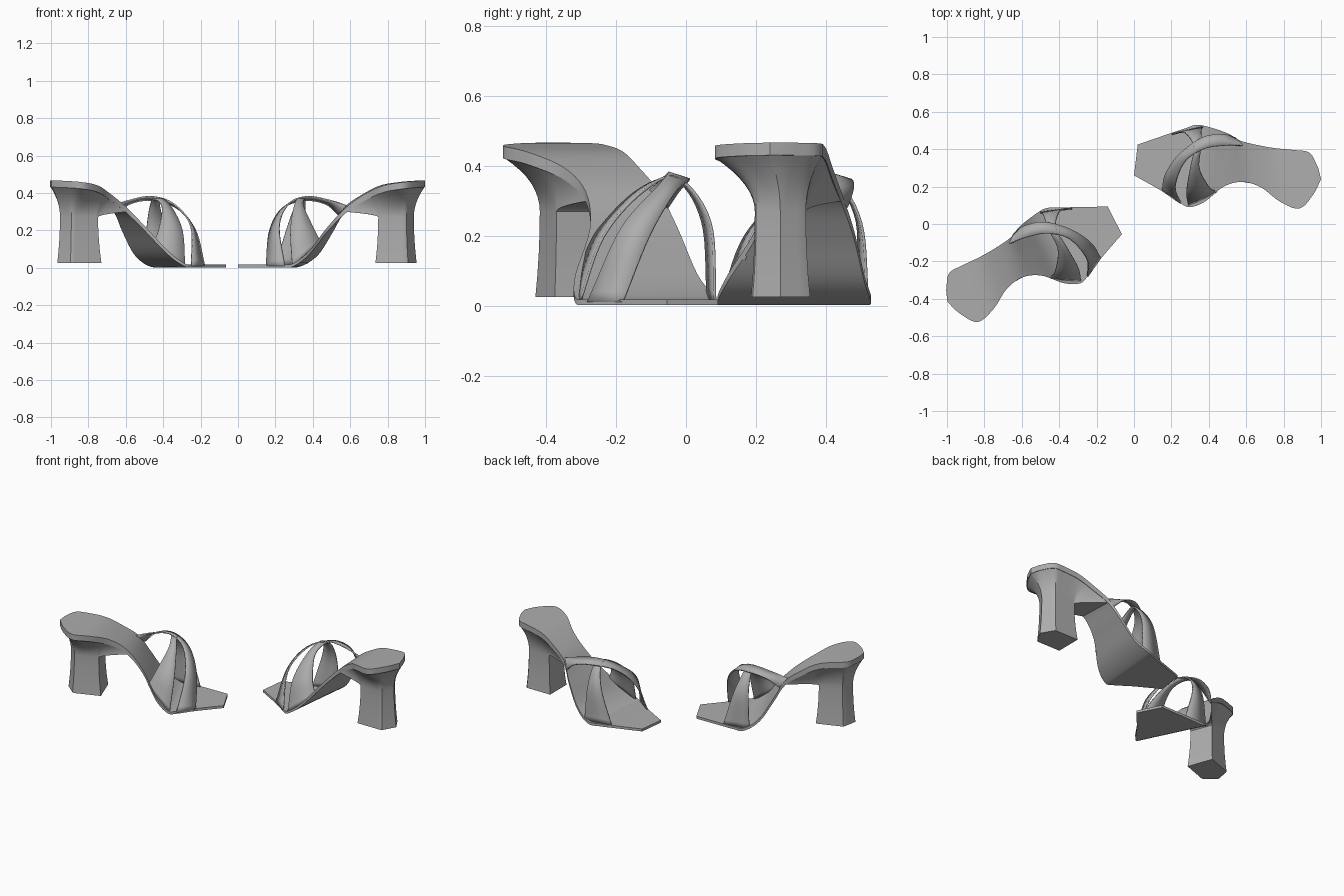
import bpy, bmesh, math
from mathutils import Vector, Matrix

if "Cube" in bpy.data.objects:
    bpy.data.objects.remove(bpy.data.objects["Cube"], do_unlink=True)

grey = bpy.data.materials.new("warm_grey")
grey.use_nodes = True
colour = (0.42, 0.42, 0.42, 1)
grey.diffuse_color = colour
grey.node_tree.nodes["Principled BSDF"].inputs["Base Color"].default_value = colour


def smooth_path(points, steps):
    """Catmull-Rom samples through a short list of points."""
    pts = [Vector(p) for p in points]
    pts = [2 * pts[0] - pts[1]] + pts + [2 * pts[-1] - pts[-2]]
    out = []
    for i in range(1, len(pts) - 2):
        a, b, c, d = pts[i - 1:i + 3]
        for s in range(steps):
            t = s / steps
            out.append(b + (c - a) * t / 2 + (2 * a - 5 * b + 4 * c - d) * t * t / 2
                       + (3 * b - a - 3 * c + d) * t ** 3 / 2)
    return out + [pts[-2]]


def loft(name, rings, place, closed=True, thickness=0, angle=30):
    """Skin rows of points; closed rows are capped, open rows become a thin sheet."""
    bm = bmesh.new()
    rows = [[bm.verts.new(place @ p) for p in ring] for ring in rings]
    n = len(rows[0])
    for a, b in zip(rows, rows[1:]):
        for i in range(n if closed else n - 1):
            j = (i + 1) % n
            bm.faces.new((a[i], a[j], b[j], b[i]))
    if closed:
        bm.faces.new(rows[0])
        bm.faces.new(rows[-1])
    bmesh.ops.remove_doubles(bm, verts=bm.verts, dist=0.0005)
    bmesh.ops.recalc_face_normals(bm, faces=bm.faces)
    mesh = bpy.data.meshes.new(name)
    bm.to_mesh(mesh)
    bm.free()
    mesh.materials.append(grey)
    ob = bpy.data.objects.new(name, mesh)
    bpy.context.collection.objects.link(ob)
    if thickness:
        mod = ob.modifiers.new("thickness", "SOLIDIFY")
        mod.thickness = thickness
        mod.offset = 0
    bpy.ops.object.select_all(action="DESELECT")
    ob.select_set(True)
    bpy.context.view_layer.objects.active = ob
    bpy.ops.object.shade_smooth_by_angle(angle=math.radians(angle))
    return ob


# Footbed edges from toe to heel: inner side, outer side, shared height
inner = [(0, .26), (-.16, .17), (-.25, .11), (-.3, .09), (-.38, .12), (-.48, .2),
         (-.58, .225), (-.68, .195), (-.78, .12), (-.885, .083), (-.96, .16), (-1, .24)]
outer = [(-.02, .425), (-.18, .48), (-.27, .51), (-.34, .53), (-.43, .51), (-.51, .48),
         (-.57, .445), (-.67, .42), (-.76, .405), (-.86, .395), (-.94, .38), (-.985, .3)]
height = [.018, .018, .018, .025, .09, .22, .325, .395, .44, .458, .465, .467]
STEPS = 5
inner_edge = smooth_path([(*p, z) for p, z in zip(inner, height)], STEPS)
outer_edge = smooth_path([(*p, z) for p, z in zip(outer, height)], STEPS)

# Strap edges from inner base, over the foot, to outer base
front_strap = (
    [(-.15, .18, .01), (-.17, .27, .2), (-.24, .37, .32), (-.36, .46, .36), (-.47, .48, .34), (-.54, .46, .28)],
    [(-.25, .11, .01), (-.22, .2, .22), (-.27, .33, .34), (-.37, .4, .38), (-.49, .42, .36), (-.59, .42, .33)])
cross_strap = (
    [(-.29, .1, .01), (-.28, .17, .2), (-.3, .3, .33), (-.32, .41, .365), (-.27, .49, .24), (-.2, .48, .01)],
    [(-.44, .17, .14), (-.4, .2, .22), (-.35, .3, .33), (-.36, .42, .36), (-.36, .5, .24), (-.37, .52, .02)])


def sole_drop(x):
    """Sole thickness, growing towards the heel."""
    return Vector((0, 0, .016 + .02 * min(1, max(0, (-x - .3) / .4))))


def heel_rings():
    """Trumpet-shaped heel: sole outline shrinking to a waist, then a slight flare."""
    start = 6 * STEPS
    top, waist = [], []
    for side, edge in ((-1, inner_edge), (1, outer_edge)):
        t_row, w_row = [], []
        for p in edge[start:]:
            k = min(1, max(0, (-p.x - .72) / .27))
            half = .073 * min(1, (1 - k) / .22)
            t_row.append(p - sole_drop(p.x) + Vector((0, 0, .004)))
            w_row.append(Vector((-.75 - .19 * k, .27 + side * half, .27)))
        top += t_row if side < 0 else t_row[::-1]
        waist += w_row if side < 0 else w_row[::-1]
    rings = []
    for s in range(9):
        u = s / 8
        f = 1 - (1 - u) ** 2
        rings.append([Vector((*a.lerp(b, f).xy, a.z + (b.z - a.z) * u)) for a, b in zip(top, waist)])
    middle = Vector((-.845, .265, 0))
    for u in (.25, .5, .75, 1):
        grow = 1 + .16 * u * u
        rings.append([Vector((middle.x + (p.x - middle.x) * grow, middle.y + (p.y - middle.y) * grow,
                              .27 - .245 * u)) for p in waist])
    return rings


def build_shoe(side, place):
    sole = []
    for a, b in zip(inner_edge, outer_edge):
        drop = sole_drop(a.x)
        sole.append([a, a.lerp(b, .5), b, b - drop, a - drop])
    loft(side + "_sole", sole, place)
    loft(side + "_heel", heel_rings(), place, angle=35)
    for name, (edge_a, edge_b) in (("front_strap", front_strap), ("cross_strap", cross_strap)):
        rows = [[a, a.lerp(b, .5), b] for a, b in zip(smooth_path(edge_a, 7), smooth_path(edge_b, 7))]
        loft(side + "_" + name, rows, place, closed=False, thickness=.008, angle=40)


# Mirrored pair: one shoe reversed along x, the other turned about its toe corner
toe = Vector((0, .26, 0))
build_shoe("left", Matrix.Scale(-1, 4, (1, 0, 0)))
build_shoe("right", Matrix.Translation((-.065, -.055, 0)) @ Matrix.Rotation(math.radians(20), 4, "Z")
           @ Matrix.Translation(-toe))
